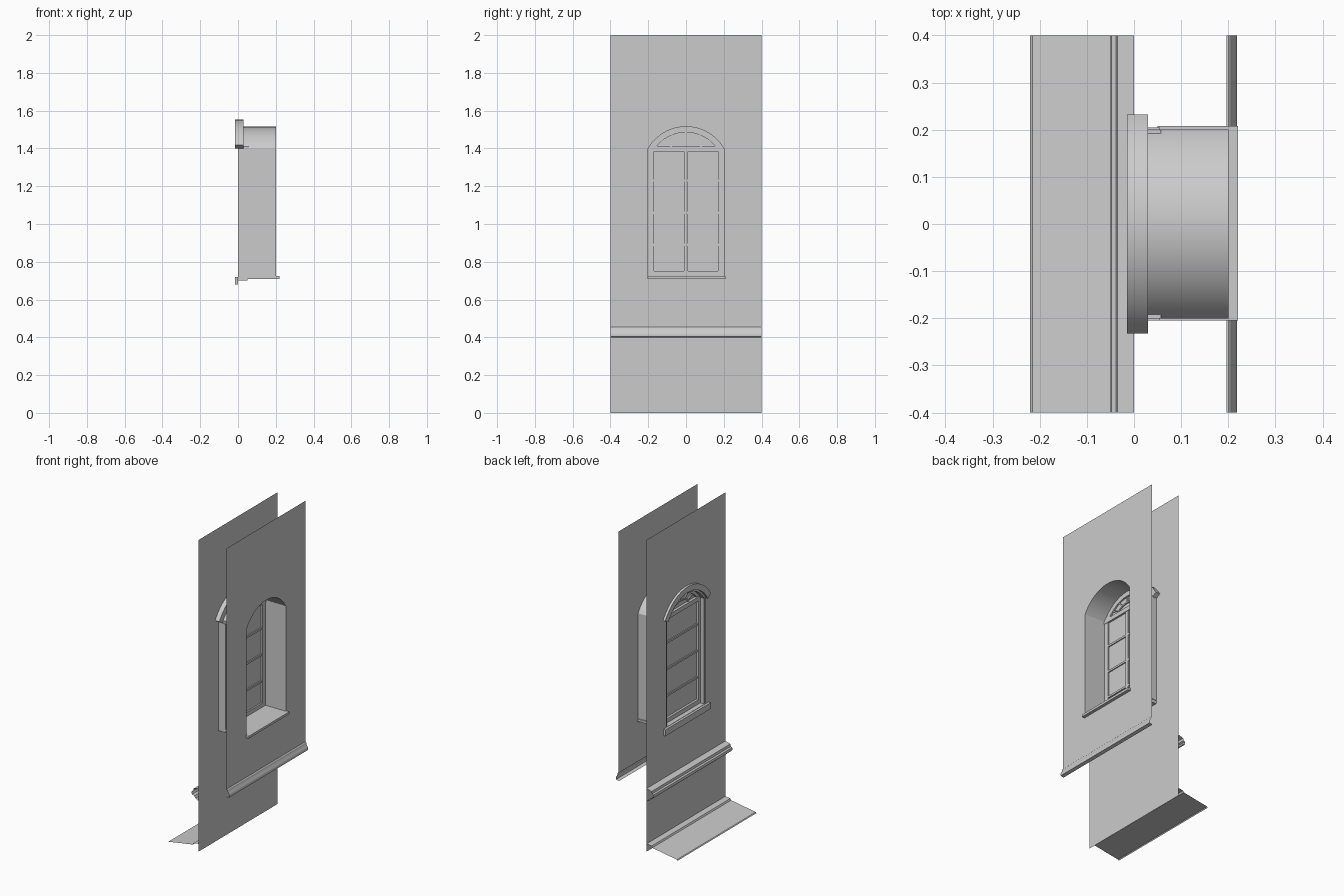
import bpy, bmesh, math
from mathutils import Vector

if "Cube" in bpy.data.objects:
    bpy.data.objects.remove(bpy.data.objects["Cube"], do_unlink=True)

plaster = bpy.data.materials.new("plaster_grey")
plaster.use_nodes = True
GREY = (0.6, 0.6, 0.6, 1)
plaster.diffuse_color = GREY
plaster.node_tree.nodes["Principled BSDF"].inputs["Base Color"].default_value = GREY

HALF, SILL, SPRING, TOP = 0.2, 0.72, 1.4, 2.0   # opening half width and levels
CROWN = 1.515
RISE = CROWN - SPRING
RADIUS = (HALF ** 2 + RISE ** 2) / (2 * RISE)
CENTRE = CROWN - RADIUS
SWEEP = math.asin(HALF / RADIUS)
STEPS = 24


def finish(name, bm, recalc=True):
    bmesh.ops.remove_doubles(bm, verts=bm.verts, dist=1e-5)
    if recalc:
        bmesh.ops.recalc_face_normals(bm, faces=bm.faces)
    mesh = bpy.data.meshes.new(name)
    bm.to_mesh(mesh)
    bm.free()
    mesh.materials.append(plaster)
    ob = bpy.data.objects.new(name, mesh)
    bpy.context.collection.objects.link(ob)
    bpy.ops.object.select_all(action='DESELECT')
    ob.select_set(True)
    bpy.context.view_layer.objects.active = ob
    bpy.ops.object.shade_smooth_by_angle(angle=math.radians(30))
    return ob


def face(bm, *points):
    return bm.faces.new([bm.verts.new(p) for p in points])


def arc(radius):
    """Points (y, z) of the segmental arch, from -y to +y."""
    angles = [SWEEP * (2 * i / STEPS - 1) for i in range(STEPS + 1)]
    return [(radius * math.sin(a), CENTRE + radius * math.cos(a)) for a in angles]


def prism(name, outline, x0, x1):
    """Solid with a (y, z) outline, extruded along x."""
    bm = bmesh.new()
    f = face(bm, *[(x0, y, z) for y, z in outline])
    out = bmesh.ops.extrude_face_region(bm, geom=[f])
    moved = [v for v in out["geom"] if isinstance(v, bmesh.types.BMVert)]
    bmesh.ops.translate(bm, verts=moved, vec=(x1 - x0, 0, 0))
    return finish(name, bm)


def box(name, x0, x1, y0, y1, z0, z1):
    return prism(name, [(y0, z0), (y1, z0), (y1, z1), (y0, z1)], x0, x1)


def arch_band(name, r0, r1, x0, x1):
    return prism(name, arc(r0) + arc(r1)[::-1], x0, x1)


def bar(name, a, b, width, x0, x1):
    """Straight glazing bar between two (y, z) points."""
    a, b = Vector(a), Vector(b)
    side = (b - a).orthogonal().normalized() * width / 2
    return prism(name, [a + side, b + side, b - side, a - side], x0, x1)


def sheet(name, path, x0, x1):
    """Open surface following a (y, z) path, spanning x0 to x1."""
    bm = bmesh.new()
    for (ya, za), (yb, zb) in zip(path, path[1:]):
        face(bm, (x0, ya, za), (x0, yb, zb), (x1, yb, zb), (x1, ya, za))
    return finish(name, bm)


def moulding(name, profile):
    """Open (x, z) profile run along the full length of the wall."""
    bm = bmesh.new()
    for (xa, za), (xb, zb) in zip(profile, profile[1:]):
        face(bm, (xa, -0.4, za), (xa, 0.4, za), (xb, 0.4, zb), (xb, -0.4, zb))
    return finish(name, bm, recalc=False)


def wall(name, x, bottom):
    """Single-surface wall panel with an arched opening."""
    bm = bmesh.new()

    def panel(ya, yb, za, zb, top):
        face(bm, (x, ya, za), (x, yb, zb), (x, yb, top), (x, ya, top))
    panel(-0.4, -HALF, bottom, bottom, TOP)
    panel(HALF, 0.4, bottom, bottom, TOP)
    panel(-HALF, HALF, bottom, bottom, SILL)
    pts = arc(RADIUS)
    for (ya, za), (yb, zb) in zip(pts, pts[1:]):
        panel(ya, yb, za, zb, TOP)
    return finish(name, bm)


# Walls
outer = wall("outer_wall", 0.0, 0.0)
outer.data.flip_normals() if outer.data.polygons[0].normal.x > 0 else None
inner = wall("inner_wall", 0.2, 0.45)
inner.data.flip_normals() if inner.data.polygons[0].normal.x < 0 else None

# Wall mouldings
moulding("base_apron", [(0, 0.05), (-0.035, 0.045), (-0.04, 0.035),
                        (-0.215, 0.006), (-0.22, 0.0)])
moulding("belt_course", [(0, 0.405), (-0.035, 0.395), (-0.038, 0.38), (-0.048, 0.375),
                         (-0.05, 0.365), (-0.046, 0.355), (-0.03, 0.35),
                         (-0.022, 0.335), (0, 0.325)])
moulding("inner_skirt", [(0.2, 0.455), (0.205, 0.45), (0.208, 0.435), (0.214, 0.427),
                         (0.218, 0.415), (0.217, 0.405), (0.196, 0.4)])

# Reveal lining through the wall
sheet("arch_reveal", arc(RADIUS), 0.0, 0.2)
for side, label in ((-1, "right"), (1, "left")):
    y = side * HALF
    sheet(f"jamb_reveal_{label}", [(y, SILL), (y, SPRING)], 0.0, 0.2)
    ys = sorted((side * 0.17, side * 0.205))
    box(f"frame_jamb_{label}", 0.03, 0.055, *ys, SILL, SPRING)
    ys = sorted((side * 0.188, side * 0.203))
    box(f"outer_jamb_bead_{label}", 0.005, 0.03, *ys, SILL, SPRING)

# Sills
box("inner_sill", 0.05, 0.22, -0.205, 0.208, 0.71, 0.725)
prism_sill = box("outer_sill", -0.015, 0.0, -0.23, 0.23, 0.68, 0.72)
box("outer_sill_top", 0.0, 0.05, -HALF, HALF, 0.7, 0.722)

# Arched hood over the opening
arch_band("hood_arch", RADIUS, RADIUS + 0.037, -0.015, 0.03)
arch_band("hood_inner_bead", RADIUS - 0.012, RADIUS, 0.0, 0.03)

# Window frame, glass and glazing bars
arch_band("frame_arch", RADIUS - 0.03, RADIUS, 0.03, 0.055)
box("frame_bottom", 0.03, 0.055, -0.17, 0.17, SILL, SILL + 0.03)
box("transom", 0.028, 0.057, -HALF, HALF, SPRING - 0.015, SPRING + 0.012)
bm = bmesh.new()
face(bm, *[(0.045, y, z) for y, z in [(-HALF, SILL), (HALF, SILL)] + arc(RADIUS)[::-1]])
finish("glass", bm)
row = (SPRING - SILL) / 4
for i in range(1, 4):
    z = SILL + row * i
    bar(f"glazing_bar_{i}", (-0.17, z), (0.17, z), 0.012, 0.038, 0.052)
box("centre_stile", 0.046, 0.054, -0.01, 0.01, SILL, SPRING)

# Fanlight: small hub arch and radiating bars
hub = [(math.cos(math.pi * i / 16), math.sin(math.pi * i / 16)) for i in range(17)]
ring = lambda ry, rz: [(ry * c, SPRING + rz * s) for c, s in hub]
prism("fan_hub", ring(0.09, 0.05) + ring(0.08, 0.042)[::-1], 0.038, 0.052)
for i, deg in enumerate((30, 60, 90, 120, 150)):
    c, s = math.cos(math.radians(deg)), math.sin(math.radians(deg))
    bar(f"fan_ray_{i + 1}", (0.085 * c, SPRING + 0.046 * s),
        (0.165 * c, SPRING + 0.092 * s), 0.008, 0.038, 0.052)
